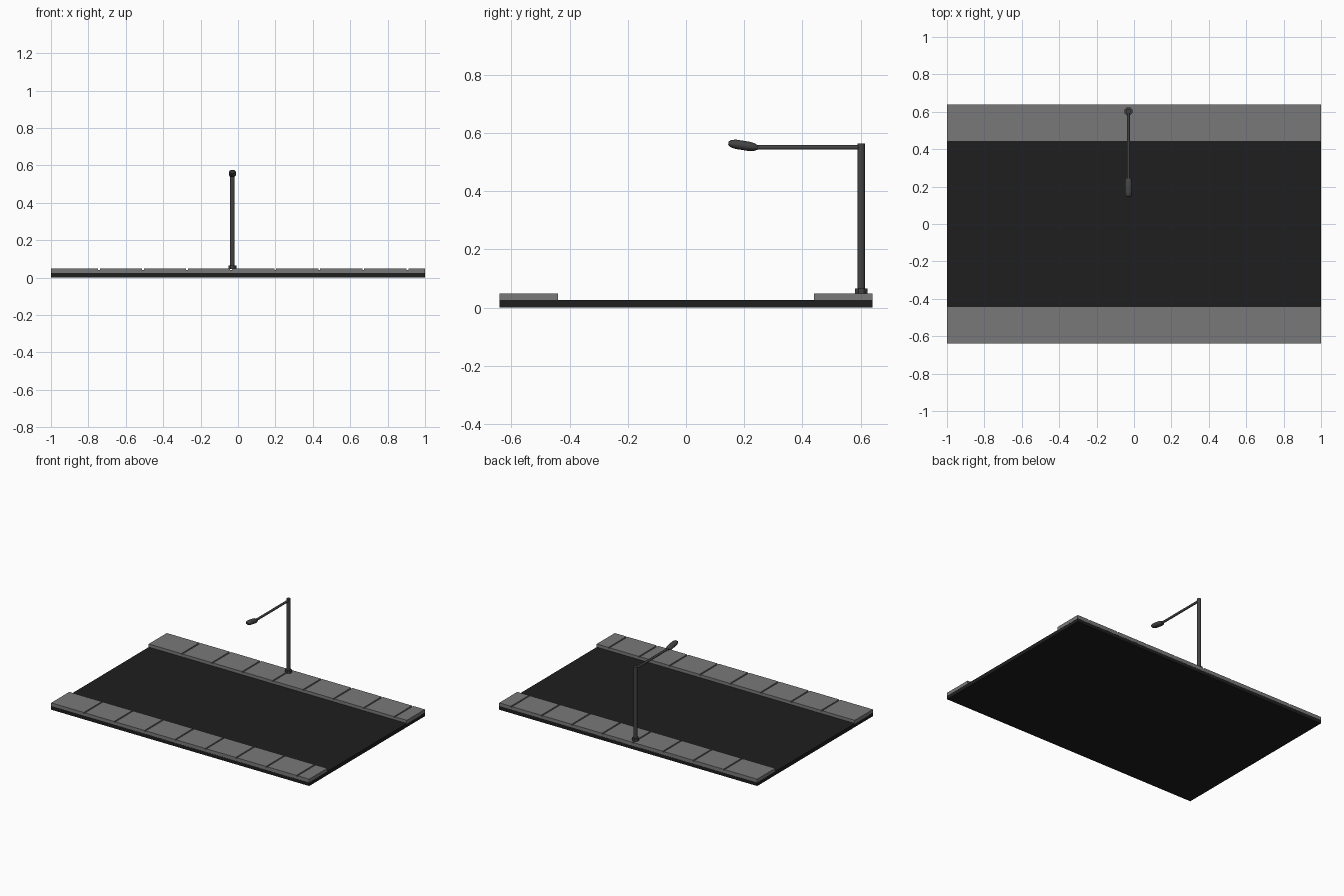
import bpy, bmesh, math
from mathutils import Vector

if "Cube" in bpy.data.objects:
    bpy.data.objects.remove(bpy.data.objects["Cube"])


def material(name, v):
    m = bpy.data.materials.new(name)
    m.diffuse_color = (v, v, v, 1)
    m.use_nodes = True
    m.node_tree.nodes["Principled BSDF"].inputs["Base Color"].default_value = m.diffuse_color
    return m


ASPHALT = material("asphalt", 0.013)
CONCRETE = material("concrete", 0.19)
METAL = material("dark_metal", 0.055)


def finish(name, bm, mat, smooth=False):
    bmesh.ops.recalc_face_normals(bm, faces=bm.faces)
    me = bpy.data.meshes.new(name)
    bm.to_mesh(me)
    bm.free()
    me.materials.append(mat)
    ob = bpy.data.objects.new(name, me)
    bpy.context.collection.objects.link(ob)
    if smooth:
        bpy.ops.object.select_all(action='DESELECT')
        ob.select_set(True)
        bpy.context.view_layer.objects.active = ob
        bpy.ops.object.shade_smooth_by_angle(angle=math.radians(40))
    return ob


def loft(name, start, end, rings, sides, mat):
    """Closed tube along start->end; rings are (fraction, half width, half height)."""
    a, b = Vector(start), Vector(end)
    d = (b - a).normalized()
    u = Vector((1, 0, 0))
    w = d.cross(u)
    bm = bmesh.new()
    loops = []
    for t, ru, rw in rings:
        c = a.lerp(b, t)
        angles = [2 * math.pi * (i + 0.5) / sides for i in range(sides)]
        loops.append([bm.verts.new(c + u * ru * math.cos(q) + w * rw * math.sin(q))
                      for q in angles])
    for p, q in zip(loops, loops[1:]):
        for i in range(sides):
            j = (i + 1) % sides
            bm.faces.new((p[i], p[j], q[j], q[i]))
    bm.faces.new(loops[0])
    bm.faces.new(loops[-1])
    return finish(name, bm, mat, True)


def extrude_y(name, profile, y0, y1, mat):
    """Extrude an xz outline from y0 to y1."""
    bm = bmesh.new()
    face = bm.faces.new([bm.verts.new((x, y0, z)) for x, z in profile])
    out = bmesh.ops.extrude_face_region(bm, geom=[face])
    verts = [v for v in out["geom"] if isinstance(v, bmesh.types.BMVert)]
    bmesh.ops.translate(bm, verts=verts, vec=(0, y1 - y0, 0))
    return finish(name, bm, mat)


# Road slab
extrude_y("road", [(-1, 0), (1, 0), (1, 0.026), (-1, 0.026)], -0.64, 0.64, ASPHALT)

# Pavements with grooves between the paving slabs
TOP, DEPTH, HALF = 0.048, 0.006, 0.005
outline = [(1, 0.023), (-1, 0.023), (-1, TOP)]
for i in range(8):
    x = -0.743 + 0.2355 * i
    outline += [(x - HALF, TOP), (x - HALF, TOP - DEPTH),
                (x + HALF, TOP - DEPTH), (x + HALF, TOP)]
outline.append((1, TOP))
extrude_y("pavement_back", outline, 0.44, 0.64, CONCRETE)
extrude_y("pavement_front", outline, -0.64, -0.44, CONCRETE)

# Street lamp
X, Y = -0.03, 0.602
loft("lamp_base", (X, Y, 0.046), (X, Y, 0.065),
     [(0, 0.023, 0.023), (1, 0.023, 0.023)], 8, METAL)
loft("lamp_pole", (X, Y, 0.06), (X, Y, 0.564),
     [(0, 0.013, 0.013), (1, 0.013, 0.013)], 12, METAL)
loft("lamp_arm", (X, Y, 0.55), (X, 0.235, 0.55),
     [(0, 0.008, 0.008), (1, 0.008, 0.008)], 12, METAL)

# Lamp head, tilted slightly upwards
loft("lamp_head", (X, 0.246, 0.549), (X, 0.146, 0.565),
     [(0, 0.012, 0.008), (0.12, 0.019, 0.014), (0.3, 0.02, 0.0165),
      (0.75, 0.02, 0.0165), (0.92, 0.018, 0.013), (1, 0.012, 0.006)], 12, METAL)
